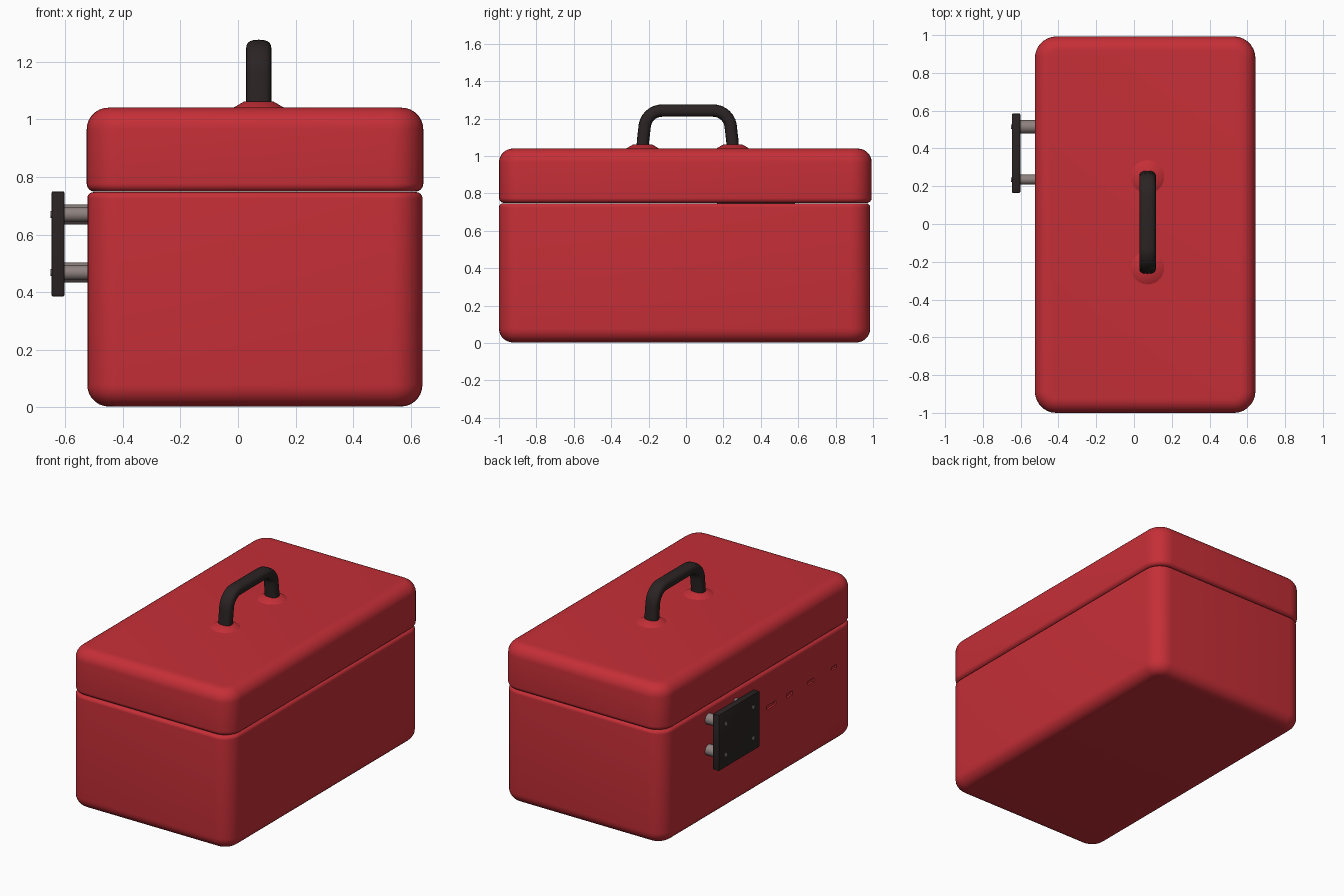
import bpy, bmesh, math
from mathutils import Vector

if "Cube" in bpy.data.objects:
    bpy.data.objects.remove(bpy.data.objects["Cube"])


def material(name, rgb):
    m = bpy.data.materials.new(name)
    m.diffuse_color = (*rgb, 1)
    m.use_nodes = True
    m.node_tree.nodes["Principled BSDF"].inputs["Base Color"].default_value = m.diffuse_color
    return m


RED = material("red_paint", (0.56, 0.028, 0.038))
BLACK = material("black_plastic", (0.024, 0.017, 0.017))
STEEL = material("grey_steel", (0.27, 0.22, 0.21))


def finish(name, bm, mat, smooth=True):
    bmesh.ops.recalc_face_normals(bm, faces=bm.faces)
    me = bpy.data.meshes.new(name)
    bm.to_mesh(me)
    bm.free()
    me.materials.append(mat)
    ob = bpy.data.objects.new(name, me)
    bpy.context.collection.objects.link(ob)
    if smooth:
        bpy.ops.object.select_all(action='DESELECT')
        bpy.context.view_layer.objects.active = ob
        ob.select_set(True)
        bpy.ops.object.shade_smooth_by_angle(angle=math.radians(40))
    return ob


def rounded_loop(x0, x1, y0, y1, r, inset, z, steps=7):
    """Rounded rectangle pulled in by inset, at height z."""
    pts = []
    corners = [(x1 - r, y1 - r), (x0 + r, y1 - r), (x0 + r, y0 + r), (x1 - r, y0 + r)]
    rad = r - inset
    for q, (cx, cy) in enumerate(corners):
        for i in range(steps + 1):
            a = math.pi / 2 * (q + i / steps)
            pts.append((cx + rad * math.cos(a), cy + rad * math.sin(a), z))
    return pts


def shell(name, bounds, r, z0, z1, r_bot, r_top):
    """Soft-edged box made of stacked rounded loops."""
    profile = []
    for i in range(8):
        a = math.pi / 2 * i / 7
        profile.append((r_bot * (1 - math.sin(a)), z0 + r_bot * (1 - math.cos(a))))
    for i in range(8):
        a = math.pi / 2 * i / 7
        profile.append((r_top * (1 - math.cos(a)), z1 - r_top * (1 - math.sin(a))))
    bm = bmesh.new()
    rings = [[bm.verts.new(p) for p in rounded_loop(*bounds, r, ins, z)] for ins, z in profile]
    n = len(rings[0])
    for a, b in zip(rings, rings[1:]):
        for i in range(n):
            bm.faces.new((a[i], a[(i + 1) % n], b[(i + 1) % n], b[i]))
    bm.faces.new(rings[0])
    bm.faces.new(rings[-1])
    return finish(name, bm, RED)


def rod(name, p, q, radius, mat, radius2=None, sides=20):
    p, q = Vector(p), Vector(q)
    bm = bmesh.new()
    bmesh.ops.create_cone(bm, cap_ends=True, segments=sides, radius1=radius,
                          radius2=radius if radius2 is None else radius2, depth=(q - p).length)
    bmesh.ops.rotate(bm, verts=bm.verts, matrix=Vector((0, 0, 1)).rotation_difference(q - p).to_matrix())
    bmesh.ops.translate(bm, verts=bm.verts, vec=(p + q) / 2)
    return finish(name, bm, mat)


def box(name, lo, hi, mat, bevel=0.0):
    bm = bmesh.new()
    bmesh.ops.create_cube(bm, size=1)
    for v in bm.verts:
        v.co = [l + (h - l) * (c + 0.5) for l, h, c in zip(lo, hi, v.co)]
    if bevel:
        bmesh.ops.bevel(bm, geom=bm.edges[:], offset=bevel, segments=2, affect='EDGES', profile=0.5)
    return finish(name, bm, mat, smooth=bool(bevel))


# Box body and lid, with a narrow seam between them
body = shell("box_body", (-0.523, 0.64, -1.0, 0.985), 0.11, 0.003, 0.747, 0.075, 0.022)
lid = shell("box_lid", (-0.525, 0.643, -1.0, 0.993), 0.115, 0.749, 1.04, 0.028, 0.075)

# Row of small dents on the latch side
for i, (y, w) in enumerate([(-0.13, 0.05), (-0.32, 0.03), (-0.54, 0.03), (-0.78, 0.025)]):
    cutter = box(f"dent_cutter_{i}", (-0.56, y - w, 0.495), (-0.51, y + w, 0.52), RED)
    cutter.hide_render = True
    cutter.hide_set(True)
    mod = body.modifiers.new(f"dent_{i}", 'BOOLEAN')
    mod.operation = 'DIFFERENCE'
    mod.object = cutter

# Carry handle: oval tube swept along a rounded arch
HX, YA, YB, ZT, R = 0.072, -0.232, 0.25, 1.243, 0.095
path = [(YA, 1.02), (YA + 0.002, 1.08)]
for cy, start in ((YA + R + 0.01, math.pi), (YB - R - 0.01, math.pi / 2)):
    for i in range(9):
        a = start - math.pi / 2 * i / 8
        path.append((cy + R * math.cos(a), ZT - R + R * math.sin(a)))
path += [(YB - 0.002, 1.08), (YB, 1.02)]
bm = bmesh.new()
rings = []
for k, (y, z) in enumerate(path):
    a, b = path[max(k - 1, 0)], path[min(k + 1, len(path) - 1)]
    t = Vector((0, b[0] - a[0], b[1] - a[1])).normalized()
    nrm = Vector((0, -t.z, t.y))
    ring = []
    for i in range(20):
        u = 2 * math.pi * i / 20
        c, s = math.cos(u), math.sin(u)
        # slightly squared oval section
        sx = math.copysign(abs(c) ** 0.75, c) * 0.044
        sn = math.copysign(abs(s) ** 0.75, s) * 0.033
        ring.append(bm.verts.new(Vector((HX + sx, y, z)) + nrm * sn))
    rings.append(ring)
for a, b in zip(rings, rings[1:]):
    for i in range(20):
        bm.faces.new((a[i], a[(i + 1) % 20], b[(i + 1) % 20], b[i]))
bm.faces.new(rings[0])
bm.faces.new(rings[-1])
finish("carry_handle", bm, BLACK)

# Flared red mounts where the handle meets the lid
for side, y in (("front", YA), ("back", YB)):
    rod(f"handle_mount_{side}", (HX, y, 1.036), (HX, y, 1.062), 0.095, RED, 0.05, 28)

# Latch plate standing off the left side
box("latch_plate", (-0.647, 0.165, 0.385), (-0.602, 0.585, 0.75), BLACK, 0.006)

# Steel posts and their bolt ends on the plate
for i, (y, r) in enumerate(((0.235, 0.026), (0.515, 0.035))):
    for j, z in enumerate((0.468, 0.67)):
        rod(f"latch_post_{i}{j}", (-0.61, y, z), (-0.50, y, z), r, STEEL)
        rod(f"latch_bolt_{i}{j}", (-0.645, y, z), (-0.650, y, z), 0.012, STEEL, sides=12)
